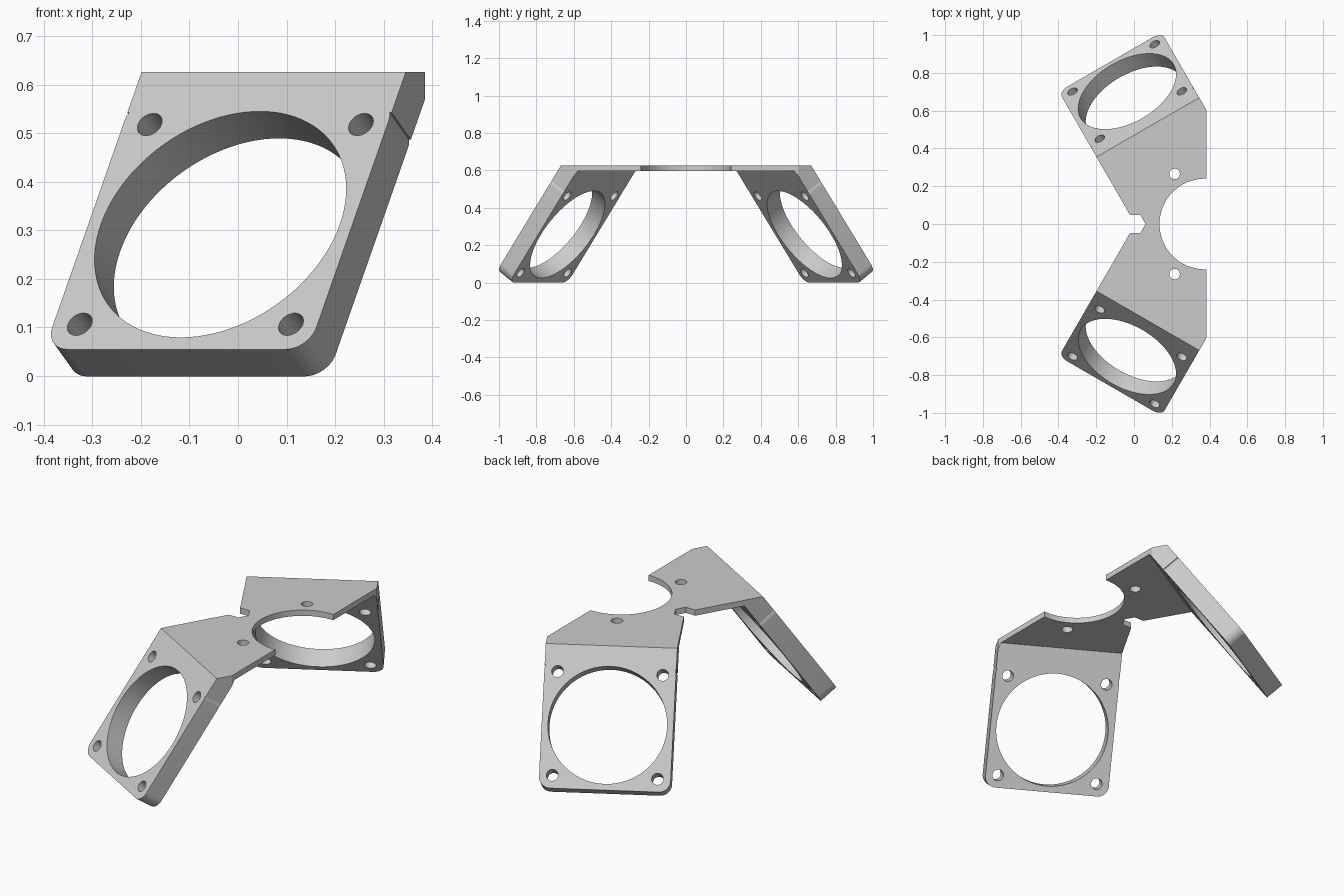
import bpy, bmesh
from math import sin, cos, asin, pi, radians
from mathutils import Matrix, Vector

if "Cube" in bpy.data.objects:
    bpy.data.objects.remove(bpy.data.objects["Cube"])

TOP, SHEET = 0.626, 0.03          # top plate height and thickness
TILT, YAW = radians(55), radians(30)
HALF, THICK = 0.314, 0.097        # fan panel half width and thickness
CENTRE, CORNER = 0.383, 0.055     # fan centre down the slope, corner radius
EDGE = 0.385                      # flat side of the bracket

grey = bpy.data.materials.new("light_grey")
grey.use_nodes = True
grey.diffuse_color = (0.6, 0.6, 0.6, 1)
grey.node_tree.nodes["Principled BSDF"].inputs["Base Color"].default_value = (0.6, 0.6, 0.6, 1)


def prism(name, points, offset, matrix=Matrix()):
    """Extrude a flat outline along an offset vector."""
    bm = bmesh.new()
    face = bm.faces.new([bm.verts.new(matrix @ Vector(p)) for p in points])
    ext = bmesh.ops.extrude_face_region(bm, geom=[face])
    moved = [g for g in ext["geom"] if isinstance(g, bmesh.types.BMVert)]
    bmesh.ops.translate(bm, verts=moved, vec=matrix.to_3x3() @ Vector(offset))
    bm.normal_update()
    bmesh.ops.recalc_face_normals(bm, faces=bm.faces)
    mesh = bpy.data.meshes.new(name)
    bm.to_mesh(mesh)
    bm.free()
    mesh.materials.append(grey)
    obj = bpy.data.objects.new(name, mesh)
    bpy.context.collection.objects.link(obj)
    return obj


def circle(x, y, z, r, n=64):
    return [(x + r * cos(2 * pi * i / n), y + r * sin(2 * pi * i / n), z) for i in range(n)]


def box(x0, x1, z0, z1):
    return prism("trim", [(x0, -2, z0), (x1, -2, z0), (x1, -2, z1), (x0, -2, z1)], (0, 4, 0))


def panel_outline():
    """Rounded square whose upper corners are covered by a square shoulder."""
    dip = asin(0.022 / CORNER)
    side = [(HALF, -0.2), (HALF, CENTRE - HALF + CORNER - 0.022)]
    for start, end, y in [(-dip, 0, CENTRE - HALF + CORNER), (0, pi / 2, CENTRE + HALF - CORNER)]:
        for i in range(11):
            a = start + (end - start) * i / 10
            side.append((HALF - CORNER + CORNER * cos(a), y + CORNER * sin(a)))
    return [(x, y, 0) for x, y in side] + [(-x, y, 0) for x, y in reversed(side)]


def combine(target, other, operation):
    mod = target.modifiers.new(operation.lower(), "BOOLEAN")
    mod.object, mod.operation, mod.solver = other, operation, "EXACT"
    bpy.context.view_layer.objects.active = target
    bpy.ops.object.modifier_apply(modifier=mod.name)
    bpy.data.objects.remove(other)


# Local frame of the front panel: across, down the slope, outward
across = Vector((cos(YAW), -sin(YAW), 0))
out = Vector((-sin(YAW), -cos(YAW), 0))
slope = out * cos(TILT) - Vector((0, 0, sin(TILT)))
normal = out * sin(TILT) + Vector((0, 0, cos(TILT)))
frame = Matrix((across, slope, normal)).transposed().to_4x4()
bend = Vector((0.0735, -0.512, TOP))
frame.translation = bend

# Top plate: two yawed wings whose ends sit inside the panels
left = bend - across * HALF
right = bend + across * HALF
apex = left + out * (left.y / -out.y)
corner = right + out * ((EDGE - right.x) / out.x)
wing = [p.xy for p in (left - out * 0.05, right - out * 0.05, corner)]
outline = [apex.xy] + wing + [Vector((p.x, -p.y)) for p in reversed(wing)]
bracket = prism("fan_bracket", [(p.x, p.y, TOP) for p in outline], (0, 0, -SHEET))

# Round bay, hexagonal relief notch and mounting holes
for x, y, r, n in [(0.375, 0, 0.24, 96), (0.007, 0, 0.054, 6),
                   (0.215, 0.265, 0.028, 32), (0.215, -0.265, 0.028, 32)]:
    combine(bracket, prism("hole", circle(x, y, 0.7, r, n), (0, 0, -0.2)), "DIFFERENCE")

# Fan panels: opening, four screw holes, flush top and flat side
for side in (1, -1):
    m = Matrix.Diagonal((1, side, 1, 1)) @ frame
    panel = prism("fan_panel", panel_outline(), (0, 0, -THICK), m)
    holes = [(0, CENTRE, 0.284, 96)]
    holes += [(x, CENTRE + y, 0.028, 32) for x in (-0.251, 0.251) for y in (-0.251, 0.251)]
    for x, y, r, n in holes:
        combine(panel, prism("hole", circle(x, y, 0.03, r, n), (0, 0, -0.16), m), "DIFFERENCE")
    combine(panel, box(-1, 1, TOP, 1), "DIFFERENCE")
    combine(panel, box(EDGE, 1, 0.2, 1), "DIFFERENCE")
    combine(bracket, panel, "UNION")

bpy.ops.object.select_all(action="DESELECT")
bracket.select_set(True)
bpy.context.view_layer.objects.active = bracket
bpy.ops.object.shade_smooth_by_angle(angle=radians(25))
